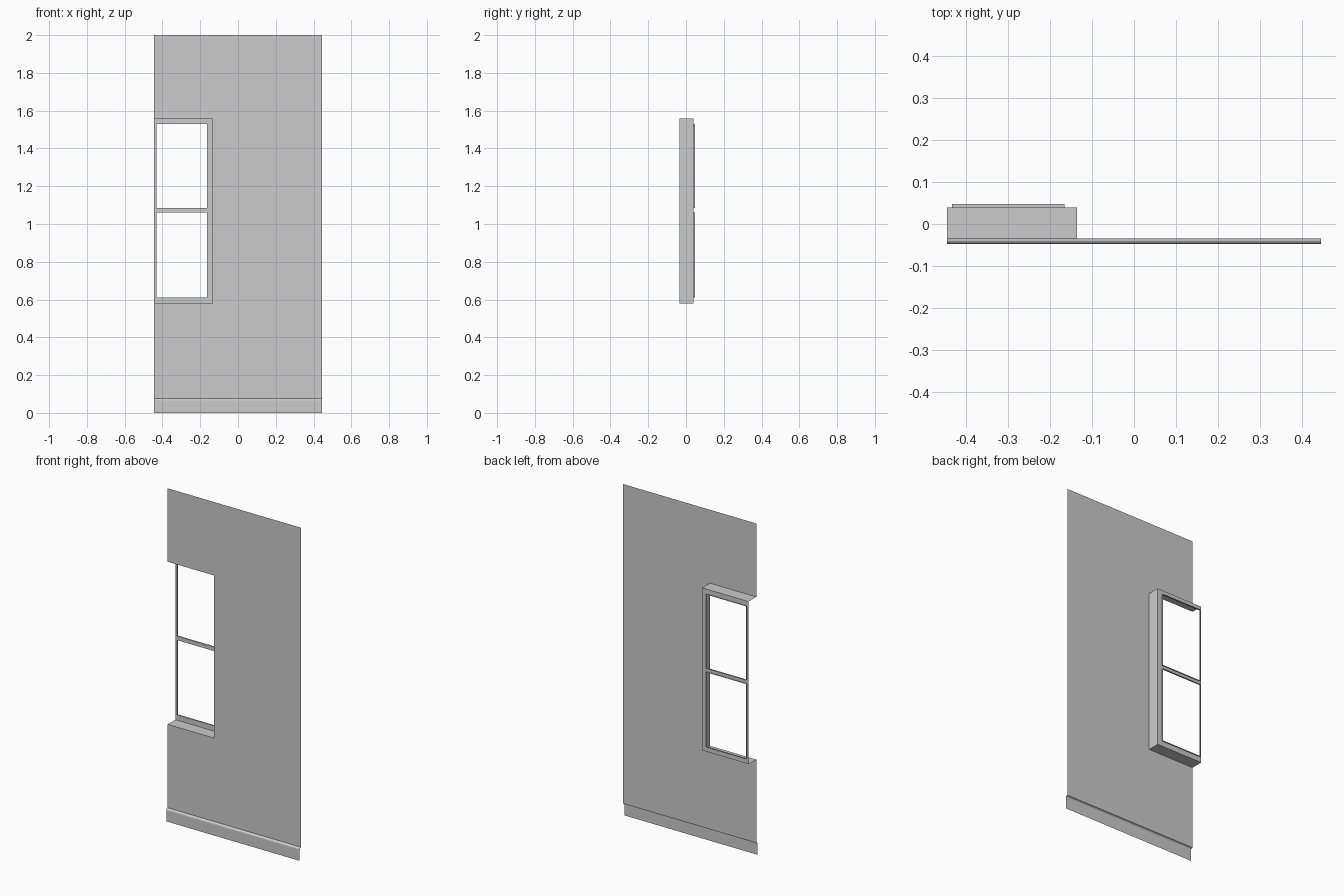
import bpy, bmesh
from mathutils import Vector

if "Cube" in bpy.data.objects:
    bpy.data.objects.remove(bpy.data.objects["Cube"])

HALF = 0.4445                                # half width of the wall section
WALL_Y, FRAME_Y, LIP_Y = -0.034, 0.039, 0.0475
OPEN_X, OPEN_Z = -0.135, (0.579, 1.558)      # window recess, cut off at the left edge
PANE_X = (-0.432, -0.165)
PANES_Z = ((0.611, 1.061), (1.085, 1.529))
BASE_TOP = 0.077


def finish(name, bm):
    bmesh.ops.remove_doubles(bm, verts=bm.verts, dist=1e-5)
    mesh = bpy.data.meshes.new(name)
    bm.to_mesh(mesh)
    bm.free()
    obj = bpy.data.objects.new(name, mesh)
    bpy.context.collection.objects.link(obj)
    return obj


def panel(bm, xs, zs, y, holes):
    """Front-facing sheet of grid cells, leaving out the hole cells."""
    for i in range(len(xs) - 1):
        for j in range(len(zs) - 1):
            if (i, j) not in holes:
                corners = ((i, j), (i + 1, j), (i + 1, j + 1), (i, j + 1))
                bm.faces.new([bm.verts.new((xs[a], y, zs[b])) for a, b in corners])


def sweep(bm, path, offset, closed=False):
    """Sheet made by pushing a path of points along an offset."""
    pts = [Vector(p) for p in path]
    d = Vector(offset)
    if closed:
        pts.append(pts[0])
    for a, b in zip(pts, pts[1:]):
        bm.faces.new([bm.verts.new(p) for p in (a, b, b + d, a + d)])


# Wall sheet with the window notch on its left edge
bm = bmesh.new()
panel(bm, (-HALF, OPEN_X, HALF), (BASE_TOP, *OPEN_Z, 2.0), WALL_Y, {(0, 1)})
finish("wall", bm)

# Baseboard with a rounded top edge
bm = bmesh.new()
profile = ((WALL_Y, BASE_TOP), (-0.040, 0.0762), (-0.0445, 0.0735),
           (-0.0468, 0.070), (-0.0475, 0.066), (-0.0475, 0.0))
sweep(bm, [(-HALF, y, z) for y, z in profile], (2 * HALF, 0, 0))
finish("baseboard", bm)

# Window recess: sill, right jamb and head
bm = bmesh.new()
z0, z1 = OPEN_Z
recess = ((-HALF, z0), (OPEN_X, z0), (OPEN_X, z1), (-HALF, z1))
sweep(bm, [(x, WALL_Y, z) for x, z in recess], (0, FRAME_Y - WALL_Y, 0))
finish("window_recess", bm)

# Window frame with a short lip behind each pane opening
bm = bmesh.new()
panel(bm, (-HALF, *PANE_X, OPEN_X), (z0, *PANES_Z[0], *PANES_Z[1], z1),
      FRAME_Y, {(1, 1), (1, 3)})
xa, xb = PANE_X
for za, zb in PANES_Z:
    loop = ((xa, za), (xb, za), (xb, zb), (xa, zb))
    sweep(bm, [(x, FRAME_Y, z) for x, z in loop], (0, LIP_Y - FRAME_Y, 0), closed=True)
finish("window_frame", bm)
